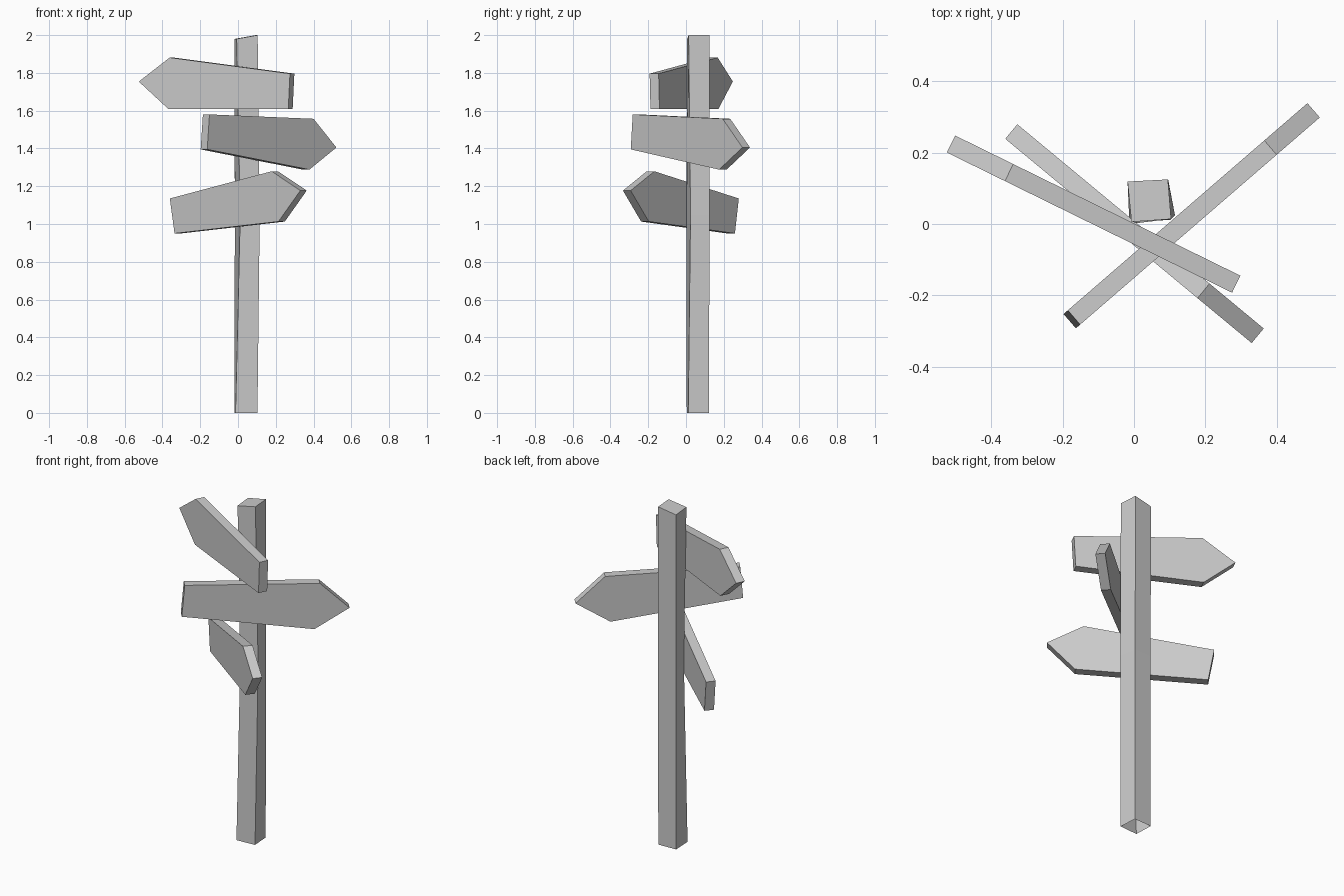
import bpy
from mathutils import Vector

if "Cube" in bpy.data.objects:
    bpy.data.objects.remove(bpy.data.objects["Cube"])


def make_object(name, verts, faces):
    mesh = bpy.data.meshes.new(name)
    mesh.from_pydata(verts, [], faces)
    mesh.update()
    obj = bpy.data.objects.new(name, mesh)
    bpy.context.collection.objects.link(obj)
    return obj


def sign_board(name, start, end, outline, thickness=0.053):
    """Arrow board: front-view outline (x, z) laid on the vertical plane start-end."""
    slope = (end[1] - start[1]) / (end[0] - start[0])
    back = Vector((-slope, 1, 0)).normalized() * thickness
    front = [Vector((x, start[1] + (x - start[0]) * slope, z)) for x, z in outline]
    n = len(front)
    faces = [tuple(range(n)), tuple(reversed(range(n, 2 * n)))]
    faces += [(i, i + n, (i + 1) % n + n, (i + 1) % n) for i in range(n)]
    return make_object(name, front + [p + back for p in front], faces)


# Post: slightly twisted square, slanted top, open underneath
rings = [
    [(-0.013, 0.004, 0), (0.103, 0.012, 0), (0.096, 0.122, 0), (-0.018, 0.118, 0)],
    [(0.012, 0.003, 1.05), (0.115, 0.024, 1.05), (0.096, 0.124, 1.05), (-0.017, 0.119, 1.05)],
    [(-0.007, 0.006, 1.98), (0.104, 0.014, 2.0), (0.095, 0.125, 2.0), (-0.018, 0.119, 1.98)],
]
post_faces = [(r * 4 + i, r * 4 + (i + 1) % 4, r * 4 + 4 + (i + 1) % 4, r * 4 + 4 + i)
              for r in range(2) for i in range(4)]
post_faces.append((8, 9, 10, 11))
make_object("post", [v for ring in rings for v in ring], post_faces)

# Direction boards, outlines counter-clockwise seen from the front
sign_board("upper_board", (-0.524, 0.20), (0.276, -0.193),
           [(-0.525, 1.754), (-0.368, 1.608), (0.266, 1.61), (0.275, 1.796), (-0.362, 1.881)])
sign_board("middle_board", (-0.152, -0.283), (0.519, 0.297),
           [(-0.151, 1.58), (-0.163, 1.395), (0.378, 1.288), (0.521, 1.405), (0.40, 1.557)])
sign_board("lower_board", (-0.36, 0.238), (0.329, -0.333),
           [(-0.361, 1.135), (-0.336, 0.95), (0.214, 1.013), (0.33, 1.177), (0.178, 1.279)])
